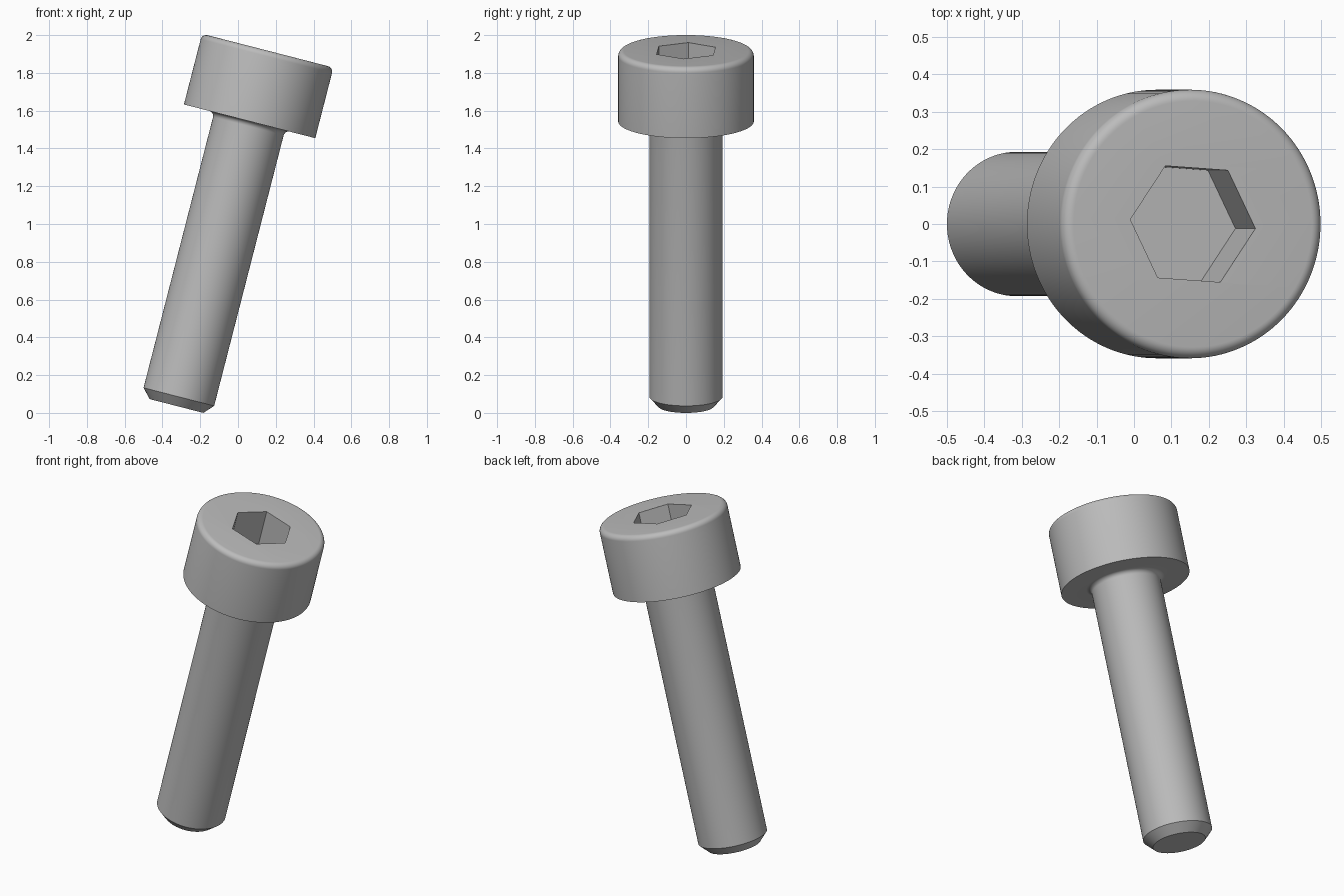
import bpy, bmesh
from math import sin, cos, pi, radians

if "Cube" in bpy.data.objects:
    bpy.data.objects.remove(bpy.data.objects["Cube"], do_unlink=True)

SHANK_R, TIP_R, CHAMFER = 0.193, 0.147, 0.05
HEAD_R, HEAD_BASE, TOP = 0.359, 1.556, 1.942
NECK, RIM = 0.027, 0.03          # fillet radii
SOCKET_R, SOCKET_DEPTH = 0.173, 0.215
TILT = radians(14.4)

steel = bpy.data.materials.new("grey_steel")
steel.use_nodes = True
colour = (0.5, 0.5, 0.5, 1)
steel.diffuse_color = colour
steel.node_tree.nodes["Principled BSDF"].inputs["Base Color"].default_value = colour


def add_object(name, bm):
    bmesh.ops.recalc_face_normals(bm, faces=bm.faces[:])
    mesh = bpy.data.meshes.new(name)
    bm.to_mesh(mesh)
    bm.free()
    mesh.materials.append(steel)
    obj = bpy.data.objects.new(name, mesh)
    bpy.context.collection.objects.link(obj)
    return obj


def lathe(name, profile, steps):
    """Revolve (radius, height) points around z and cap both ends."""
    bm = bmesh.new()
    verts = [bm.verts.new((r, 0, z)) for r, z in profile]
    edges = [bm.edges.new(pair) for pair in zip(verts, verts[1:])]
    bmesh.ops.spin(bm, geom=verts + edges, cent=(0, 0, 0), axis=(0, 0, 1),
                   angle=2 * pi, steps=steps)
    bmesh.ops.remove_doubles(bm, verts=bm.verts[:], dist=1e-5)
    bmesh.ops.holes_fill(bm, edges=[e for e in bm.edges if e.is_boundary], sides=0)
    return add_object(name, bm)


# Bolt body: chamfered tip, shank, neck fillet, head with rounded rim
quarter = [i / 8 * pi / 2 for i in range(9)]
profile = [(TIP_R, 0), (SHANK_R, CHAMFER)]
profile += [(SHANK_R + NECK * (1 - cos(a)), HEAD_BASE - NECK * (1 - sin(a))) for a in quarter]
profile += [(HEAD_R, HEAD_BASE)]
profile += [(HEAD_R - RIM * (1 - cos(a)), TOP - RIM * (1 - sin(a))) for a in quarter]
bolt = lathe("socket_head_bolt", profile, 128)

# Hexagonal drive socket cut into the head
cutter = lathe("hex_socket_cutter", [(SOCKET_R, TOP - SOCKET_DEPTH), (SOCKET_R, TOP + 0.1)], 6)
cutter.rotation_euler.z = radians(-4)
cutter.hide_render = True
bpy.context.view_layer.update()

cut = bolt.modifiers.new("hex_socket", 'BOOLEAN')
cut.operation = 'DIFFERENCE'
cut.solver = 'EXACT'
cut.object = cutter
bpy.ops.object.select_all(action='DESELECT')
bpy.context.view_layer.objects.active = bolt
bolt.select_set(True)
bpy.ops.object.modifier_apply(modifier=cut.name)
bpy.data.objects.remove(cutter, do_unlink=True)

# Smooth the round surfaces, then lean the bolt onto its tip edge
bpy.ops.object.shade_smooth_by_angle(angle=radians(30))
bolt.rotation_euler.y = TILT
bolt.location = (SHANK_R * cos(TILT) - CHAMFER * sin(TILT) - 0.5, 0, TIP_R * sin(TILT))
